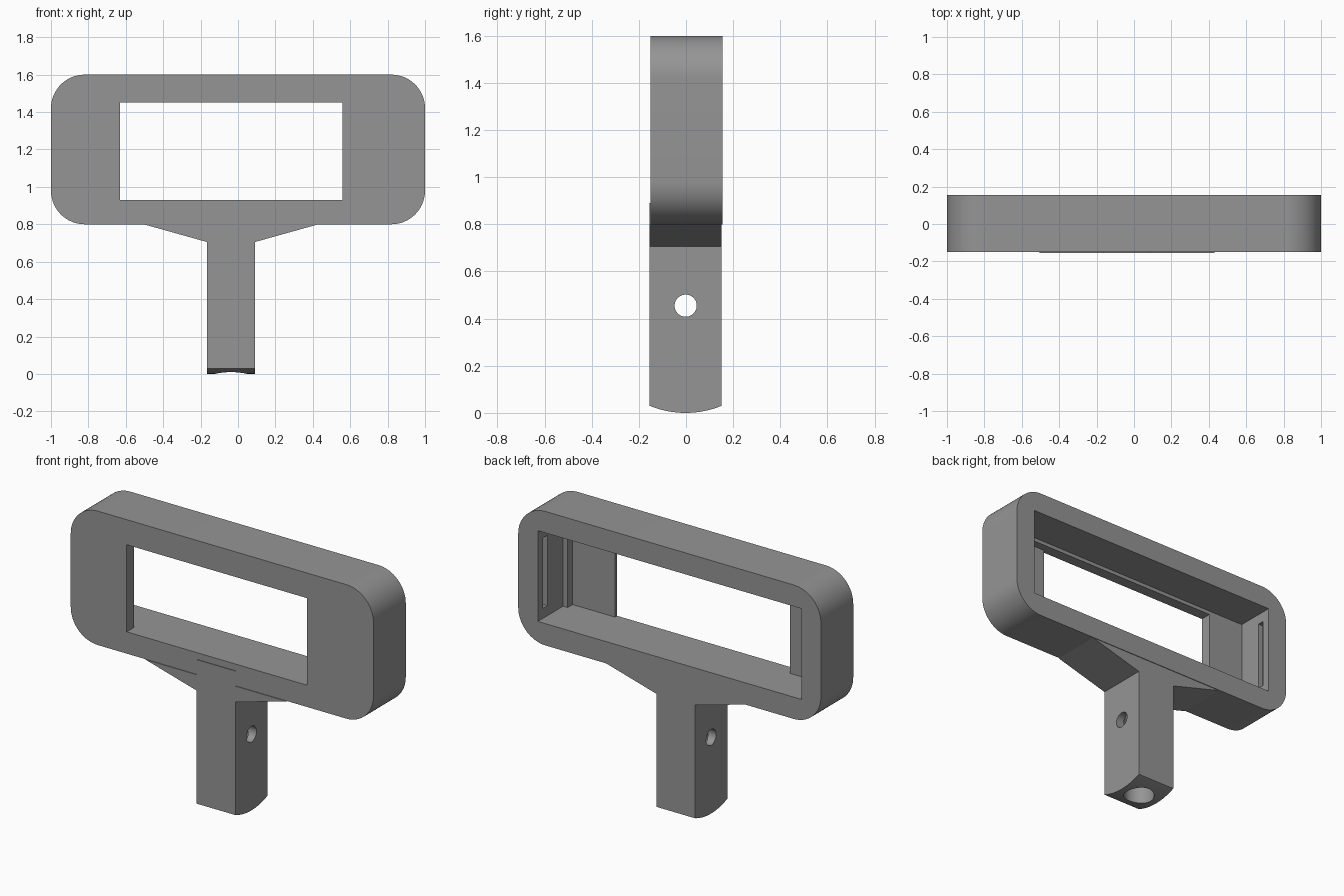
import bpy, bmesh, math
from mathutils import Vector

if "Cube" in bpy.data.objects:
    bpy.data.objects.remove(bpy.data.objects["Cube"])

grey = bpy.data.materials.new("grey_plastic")
grey.diffuse_color = (0.30, 0.30, 0.30, 1)
grey.use_nodes = True
grey.node_tree.nodes["Principled BSDF"].inputs["Base Color"].default_value = grey.diffuse_color


def prism(name, pts, axis, lo, hi):
    """Extrude a profile: axis 'Y' takes (x, z), 'X' takes (y, z), 'Z' takes (x, y)."""
    place = {"Y": lambda a, b, d: (a, d, b),
             "X": lambda a, b, d: (d, a, b),
             "Z": lambda a, b, d: (a, b, d)}[axis]
    bm = bmesh.new()
    face = bm.faces.new([bm.verts.new(place(a, b, lo)) for a, b in pts])
    ext = bmesh.ops.extrude_face_region(bm, geom=[face])
    verts = [g for g in ext["geom"] if isinstance(g, bmesh.types.BMVert)]
    bmesh.ops.translate(bm, verts=verts, vec=Vector(place(0, 0, hi - lo)))
    bmesh.ops.recalc_face_normals(bm, faces=bm.faces)
    me = bpy.data.meshes.new(name)
    bm.to_mesh(me)
    bm.free()
    me.materials.append(grey)
    ob = bpy.data.objects.new(name, me)
    bpy.context.collection.objects.link(ob)
    return ob


def rect(a0, a1, b0, b1):
    return [(a0, b0), (a1, b0), (a1, b1), (a0, b1)]


def circle(ca, cb, r, n=48):
    return [(ca + r * math.cos(2 * math.pi * i / n),
             cb + r * math.sin(2 * math.pi * i / n)) for i in range(n)]


def rounded_rect(a0, a1, b0, b1, r, n=16):
    pts = []
    corners = [(a1 - r, b1 - r), (a0 + r, b1 - r), (a0 + r, b0 + r), (a1 - r, b0 + r)]
    for k, (ca, cb) in enumerate(corners):
        for i in range(n + 1):
            t = math.pi / 2 * (k + i / n)
            pts.append((ca + r * math.cos(t), cb + r * math.sin(t)))
    return pts


def cut(target, cutters):
    """Subtract each cutter, bake the result, then remove the cutters."""
    for c in cutters:
        c.hide_render = True
        mod = target.modifiers.new("cut", "BOOLEAN")
        mod.operation, mod.solver, mod.object = "DIFFERENCE", "EXACT", c
    bpy.context.view_layer.update()
    deps = bpy.context.evaluated_depsgraph_get()
    mesh = bpy.data.meshes.new_from_object(target.evaluated_get(deps))
    target.modifiers.clear()
    target.data = mesh
    for c in cutters:
        bpy.data.objects.remove(c)


def smooth(ob):
    bpy.ops.object.select_all(action="DESELECT")
    ob.select_set(True)
    bpy.context.view_layer.objects.active = ob
    bpy.ops.object.shade_smooth_by_angle(angle=math.radians(30))


# Display housing: rounded block with a front window and a wider pocket behind it
FRONT, BACK = -0.15, 0.155
housing = prism("housing", rounded_rect(-1, 1, 0.8, 1.6, 0.18), "Y", FRONT, BACK)
cutters = [
    prism("window_cutter", rect(-0.63, 0.56, 0.93, 1.45), "Y", FRONT - 0.1, 0.1),
    prism("pocket_cutter", rect(-0.87, 0.87, 0.93, 1.472), "Y", FRONT + 0.067, BACK + 0.1),
    # deeper recess beside the window
    prism("recess_cutter", rect(0.5, 0.84, 0.93, 1.45), "Y", FRONT + 0.02, 0.1),
]
# Clip slots in both end walls of the pocket
for s in (-1, 1):
    x0, x1 = sorted((s * 0.8, s * 0.90))
    cutters.append(prism("slot_cutter", rect(x0, x1, 0.99, 1.41), "Y", 0.065, 0.105))
cut(housing, cutters)
smooth(housing)

# Stem: square post with an arched foot, a cross hole and a bore from below
S0, S1, X0, X1 = -0.154, 0.151, -0.165, 0.09
mid, half, sag = (S0 + S1) / 2, (S1 - S0) / 2, 0.03
R = (half ** 2 + sag ** 2) / (2 * sag)
foot = []
for i in range(25):
    y = -half + 2 * half * i / 24
    foot.append((mid + y, R - math.sqrt(R * R - y * y)))
stem = prism("stem", foot + [(S1, 0.89), (S0, 0.89)], "X", X0, X1)
cut(stem, [
    prism("cross_hole_cutter", circle(mid, 0.455, 0.047), "X", -0.4, 0.4),
    prism("bore_cutter", circle((X0 + X1) / 2, mid, 0.087), "Z", -0.1, 0.6),
])
smooth(stem)

# Sloping shoulders between stem and housing
for name, pts in (("left_shoulder", [(-0.505, 0.80), (X0, 0.705), (X0, 0.80)]),
                  ("right_shoulder", [(X1, 0.705), (0.43, 0.80), (X1, 0.80)])):
    prism(name, pts, "Y", S0, S1)
